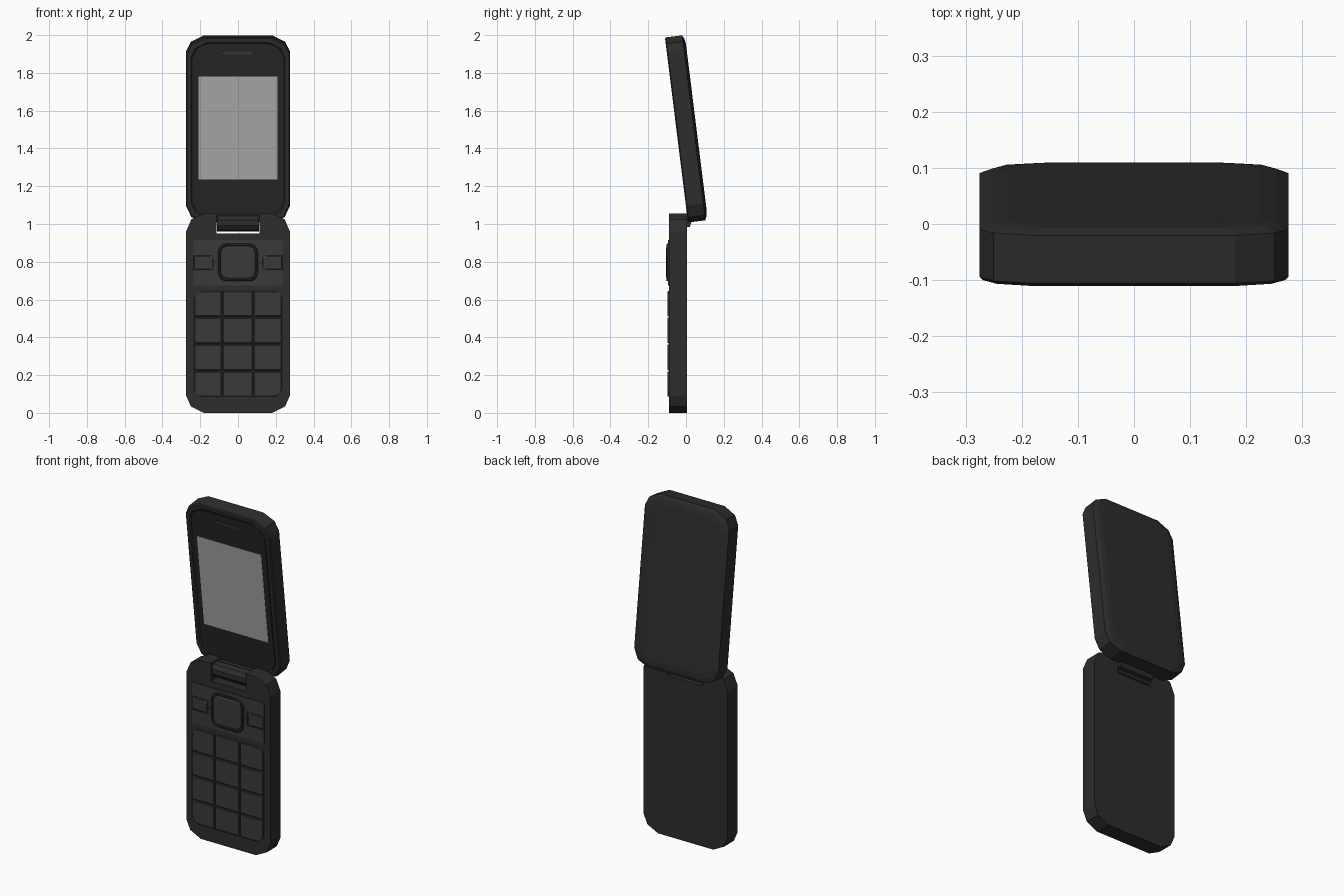
import bpy, bmesh
from math import sin, cos, pi, radians

if "Cube" in bpy.data.objects:
    bpy.data.objects.remove(bpy.data.objects["Cube"])


def material(name, v):
    m = bpy.data.materials.new(name)
    m.diffuse_color = (v, v, v, 1)
    m.use_nodes = True
    m.node_tree.nodes["Principled BSDF"].inputs["Base Color"].default_value = m.diffuse_color
    return m


DARK = material("dark_shell", 0.026)
PANEL = material("lid_panel", 0.020)
KEY = material("key_grey", 0.042)
GLASS = material("screen_grey", 0.42)


def loft(name, outline, rings, mat):
    """Stack an (x, z) outline along y; every ring is (inset, y), ends are capped."""
    xs = [p[0] for p in outline]
    zs = [p[1] for p in outline]
    cx, cz = (min(xs) + max(xs)) / 2, (min(zs) + max(zs)) / 2
    hx, hz = (max(xs) - min(xs)) / 2, (max(zs) - min(zs)) / 2
    bm = bmesh.new()
    loops = [[bm.verts.new((cx + (x - cx) * (1 - i / hx), y, cz + (z - cz) * (1 - i / hz)))
              for x, z in outline] for i, y in rings]
    n = len(outline)
    for a, b in zip(loops, loops[1:]):
        for k in range(n):
            bm.faces.new((a[k], a[(k + 1) % n], b[(k + 1) % n], b[k]))
    bm.faces.new(loops[0])
    bm.faces.new(loops[-1][::-1])
    bmesh.ops.recalc_face_normals(bm, faces=bm.faces)
    me = bpy.data.meshes.new(name)
    bm.to_mesh(me)
    bm.free()
    me.materials.append(mat)
    ob = bpy.data.objects.new(name, me)
    bpy.context.collection.objects.link(ob)
    return ob


def rounded(x0, x1, z0, z1, radii=(0, 0, 0, 0), seg=4):
    """Rectangle with radii for bottom-left, bottom-right, top-right, top-left."""
    pts = []
    corners = [(x0, z0, 1, 1), (x1, z0, -1, 1), (x1, z1, -1, -1), (x0, z1, 1, -1)]
    for k, ((x, z, sx, sz), r) in enumerate(zip(corners, radii)):
        if r == 0:
            pts.append((x, z))
            continue
        for s in range(seg + 1):
            a = pi + pi / 2 * (k + s / seg)
            pts.append((x + sx * r + r * cos(a), z + sz * r + r * sin(a)))
    return pts


def mirrored(half):
    """Complete a right-hand half outline with its mirror image."""
    return half + [(-x, z) for x, z in reversed(half)]


# Lower body with a hinge notch in its top edge
loft("lower_body", mirrored([(0.18, 0), (0.25, 0.035), (0.275, 0.093), (0.275, 0.96),
                             (0.247, 1.025), (0.18, 1.055), (0.115, 1.055), (0.115, 0.95)]),
     [(0, -0.09), (0, 0.004)], DARK)

# Number keys, rounded only at the outer corners of the pad
cols = [-0.235, -0.084, 0.08, 0.235]
rows = [0.083, 0.222, 0.365, 0.508, 0.647]
g = 0.003
for r in range(4):
    for c in range(3):
        rad = [0.045 if (r, c) == t else 0 for t in ((0, 0), (0, 2), (3, 2), (3, 0))]
        loft(f"number_key_{r}_{c}",
             rounded(cols[c] + g, cols[c + 1] - g, rows[r] + g, rows[r + 1] - g, rad),
             [(0, -0.085), (0, -0.096), (0.004, -0.099)], KEY)

# Function plates above and below the soft keys
mid = 0.795
for name, s, far in (("upper_function_plate", 1, 0.12), ("lower_function_plate", -1, 0.12)):
    half = [(0.127, mid + s * 0.003), (0.127, mid + s * 0.042),
            (0.235, mid + s * 0.042), (0.235, mid + s * far)]
    loft(name, mirrored(half), [(0, -0.085), (0, -0.095)], KEY)

# Soft keys either side of the navigation pad
for name, s in (("left_soft_key", -1), ("right_soft_key", 1)):
    x0, x1 = sorted((s * 0.132, s * 0.235))
    rad = (0.015, 0, 0, 0.015) if s > 0 else (0, 0.015, 0.015, 0)
    loft(name, rounded(x0, x1, mid - 0.037, mid + 0.037, rad),
         [(0, -0.085), (0, -0.095), (0.004, -0.098)], KEY)

# Navigation pad: dark rim around a slightly domed button
loft("navigation_rim", rounded(-0.105, 0.105, 0.697, 0.897, (0.045,) * 4),
     [(0, -0.085), (0, -0.1), (0.004, -0.104), (0.01, -0.104), (0.013, -0.098)], DARK)
loft("navigation_button", rounded(-0.09, 0.09, 0.712, 0.882, (0.035,) * 4),
     [(0, -0.095), (0, -0.101), (0.006, -0.105)], KEY)

# Hinge barrel turned across x (profile built along z, then rotated), with an arm to the lid
barrel = [(-0.04 + 0.046 * cos(a), 1.006 + 0.046 * sin(a))
          for a in (2 * pi * (k + 0.5) / 10 for k in range(10))]
hinge = loft("hinge_barrel", [(y, z) for y, z in barrel], [(0, -0.112), (0, 0.112)], DARK)
arm = loft("hinge_arm", [(-0.045, 0.98), (0.02, 0.985), (0.035, 1.03), (0.0, 1.045), (-0.045, 1.04)],
           [(0, -0.11), (0, 0.11)], DARK)
for ob in (hinge, arm):
    ob.rotation_euler = (0, 0, radians(90))

# Lid parts share one tilted frame: local y = 0 is the lid front, z runs up the lid
lid_outline = mirrored([(0.18, 0), (0.247, 0.028), (0.275, 0.088),
                        (0.275, 0.9), (0.25, 0.953), (0.18, 0.987)])
lid = [
    loft("lid_shell", lid_outline,
         [(0.032, 0.006), (0.026, 0), (0.006, 0), (0, 0.006), (0, 0.092),
          (0.022, 0.102), (0.05, 0.106)], DARK),
    loft("lid_front_panel", rounded(-0.24, 0.24, 0.036, 0.951, (0.08,) * 4),
         [(0, 0.02), (0, 0.003)], PANEL),
    loft("screen", rounded(-0.21, 0.21, 0.229, 0.778),
         [(0, 0.01), (0, 0.001)], GLASS),
    loft("earpiece_slot", rounded(-0.082, 0.082, 0.897, 0.911, (0.006,) * 4),
         [(0, 0.01), (0, 0.001)], KEY),
]
for ob in lid:
    ob.location = (0, 0.0105, 1.008)
    ob.rotation_euler = (radians(7.1), 0, 0)
